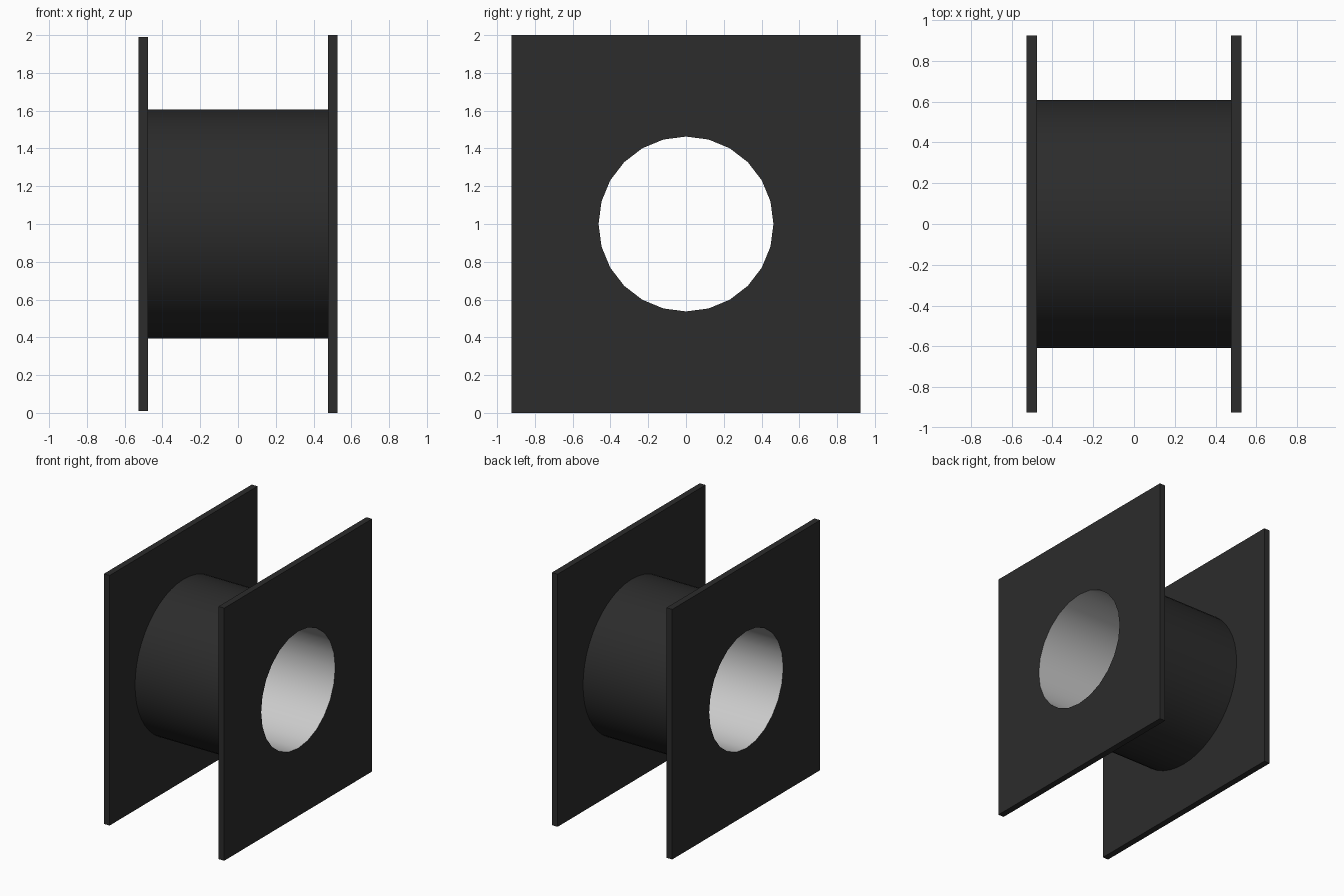
import bpy, bmesh
from math import sin, cos, tau, radians

if "Cube" in bpy.data.objects:
    bpy.data.objects.remove(bpy.data.objects["Cube"])

SIDES = 24
CENTRE_Z = 1.0
BORE_R = 0.463
DRUM_R = 0.607

dark = bpy.data.materials.new("dark_plastic")
dark.diffuse_color = (0.025, 0.025, 0.025, 1)
dark.use_nodes = True
dark.node_tree.nodes["Principled BSDF"].inputs["Base Color"].default_value = dark.diffuse_color


def circle(radius, x, sides):
    return [(x, radius * sin(tau * i / sides), CENTRE_Z + radius * cos(tau * i / sides))
            for i in range(sides)]


def finish(name, bm, material=None, smooth=False):
    mesh = bpy.data.meshes.new(name)
    bm.to_mesh(mesh)
    bm.free()
    obj = bpy.data.objects.new(name, mesh)
    bpy.context.collection.objects.link(obj)
    if material:
        mesh.materials.append(material)
    if smooth:
        bpy.context.view_layer.objects.active = obj
        obj.select_set(True)
        bpy.ops.object.shade_smooth_by_angle(angle=radians(40))
        obj.select_set(False)
    return obj


def loop(bm, points):
    verts = [bm.verts.new(p) for p in points]
    edges = [bm.edges.new((v, verts[(i + 1) % len(verts)])) for i, v in enumerate(verts)]
    return verts, edges


def flange(name, x0, x1, half_y, half_z):
    """Rectangular plate with a round opening; the bore lines the opening."""
    bm = bmesh.new()
    rims = []
    for x in (x0, x1):
        corners = [(x, sy * half_y, CENTRE_Z + sz * half_z)
                   for sy, sz in ((-1, -1), (1, -1), (1, 1), (-1, 1))]
        rim, rim_edges = loop(bm, corners)
        _, hole_edges = loop(bm, circle(BORE_R, x, SIDES))
        bmesh.ops.triangle_fill(bm, use_beauty=True, edges=rim_edges + hole_edges,
                                normal=(1, 0, 0))
        rims.append(rim)
    a, b = rims
    for i in range(4):
        j = (i + 1) % 4
        bm.faces.new((a[i], a[j], b[j], b[i]))
    bmesh.ops.recalc_face_normals(bm, faces=bm.faces)
    return finish(name, bm, dark)


def tube(name, radius, x0, x1, sides, inward=False, material=None):
    """Open-ended cylinder wall along x."""
    bm = bmesh.new()
    a, _ = loop(bm, circle(radius, x0, sides))
    b, _ = loop(bm, circle(radius, x1, sides))
    for i in range(sides):
        j = (i + 1) % sides
        quad = (a[i], a[j], b[j], b[i])
        bm.faces.new(quad)
    bm.normal_update()
    bm.faces.ensure_lookup_table()
    face = bm.faces[0]
    middle = face.calc_center_median()
    outward = face.normal.y * middle.y + face.normal.z * (middle.z - CENTRE_Z) > 0
    if outward == inward:
        bmesh.ops.reverse_faces(bm, faces=bm.faces)
    return finish(name, bm, material, smooth=True)


# End plates, the left one very slightly shorter
flange("left_flange", -0.527, -0.477, 0.925, 0.99)
flange("right_flange", 0.477, 0.527, 0.925, 1.0)

# Winding drum between the plates
tube("drum", DRUM_R, -0.477, 0.477, 48, material=dark)

# Plain grey bore running right through
tube("bore", BORE_R, -0.527, 0.527, SIDES, inward=True)
